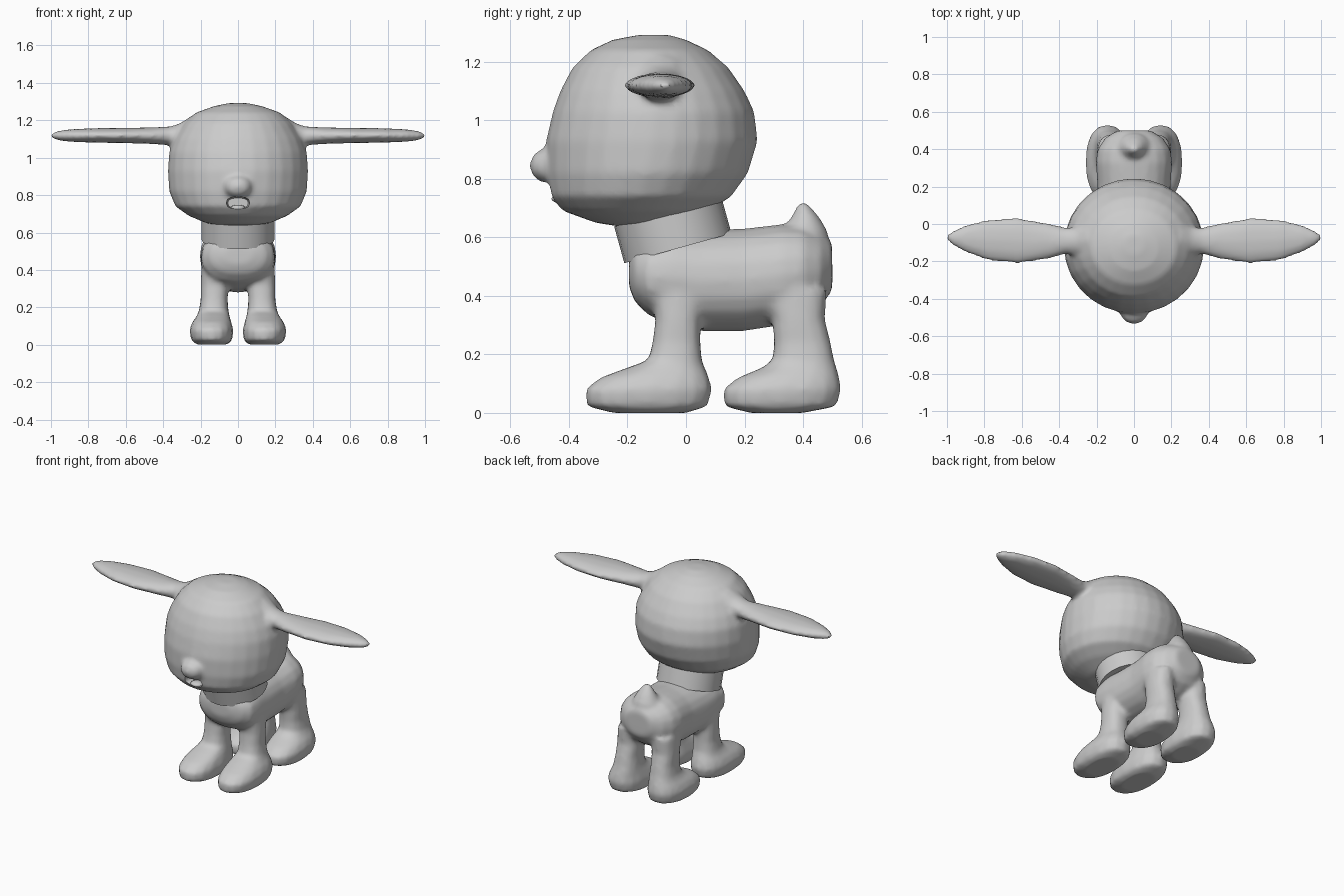
import bpy, bmesh, math
from mathutils import Matrix, Vector

if "Cube" in bpy.data.objects:
    bpy.data.objects.remove(bpy.data.objects["Cube"])

grey = bpy.data.materials.new("soft_grey")
grey.diffuse_color = (0.6, 0.6, 0.6, 1)
grey.use_nodes = True
grey.node_tree.nodes["Principled BSDF"].inputs["Base Color"].default_value = grey.diffuse_color


def finish(name, bm):
    """Turn a bmesh into a named object with consistent normals."""
    bmesh.ops.recalc_face_normals(bm, faces=bm.faces)
    me = bpy.data.meshes.new(name)
    bm.to_mesh(me)
    bm.free()
    ob = bpy.data.objects.new(name, me)
    bpy.context.collection.objects.link(ob)
    me.materials.append(grey)
    return ob


def loft(name, axis, sections, n=16, power=1.0):
    """Skin rings (t, a0, a1, b0, b1) along an axis; a and b are the other two axes in order."""
    bm = bmesh.new()
    others = [i for i in range(3) if i != axis]
    rings = []
    for t, a0, a1, b0, b1 in sections:
        ring = []
        for k in range(n):
            ang = 2 * math.pi * k / n
            c, s = math.cos(ang), math.sin(ang)
            c = math.copysign(abs(c) ** power, c)
            s = math.copysign(abs(s) ** power, s)
            p = Vector()
            p[axis] = t
            p[others[0]] = (a0 + a1) / 2 + (a1 - a0) / 2 * c
            p[others[1]] = (b0 + b1) / 2 + (b1 - b0) / 2 * s
            ring.append(bm.verts.new(p))
        rings.append(ring)
    for r0, r1 in zip(rings, rings[1:]):
        for k in range(n):
            j = (k + 1) % n
            bm.faces.new((r0[k], r0[j], r1[j], r1[k]))
    bm.faces.new(rings[0])
    bm.faces.new(rings[-1])
    return finish(name, bm)


def select_only(obs):
    bpy.ops.object.select_all(action='DESELECT')
    for o in obs:
        o.select_set(True)
    bpy.context.view_layer.objects.active = obs[0]


def fuse(obs, voxel, rounds):
    """Merge overlapping parts into one softly blended skin."""
    select_only(obs)
    bpy.ops.object.join()
    ob = obs[0]
    m = ob.modifiers.new("blend", 'REMESH')
    m.mode, m.voxel_size = 'VOXEL', voxel
    s = ob.modifiers.new("soften", 'SMOOTH')
    s.factor, s.iterations = 0.5, rounds
    for mod in (m.name, s.name):
        bpy.ops.object.modifier_apply(modifier=mod)
    return ob


def smooth(ob, degrees):
    select_only([ob])
    bpy.ops.object.shade_smooth_by_angle(angle=math.radians(degrees))


# Torso with rounded rump
body = loft("body", 1, [(y, -w, w, lo, hi) for y, lo, hi, w in (
    (-.195, .43, .53, .08), (-.175, .38, .58, .15), (-.13, .335, .6, .195),
    (-.05, .3, .63, .2), (.05, .28, .625, .2), (.2, .28, .63, .195),
    (.33, .3, .645, .205), (.4, .32, .64, .195), (.46, .36, .61, .155),
    (.5, .42, .58, .09))], 20, .9)

# Pointed stub tail
tail = loft("tail", 2, [(z, -w, w, y0, y1) for z, y0, y1, w in (
    (.5, .30, .5, .13), (.62, .33, .485, .085),
    (.67, .36, .455, .055), (.718, .385, .415, .02))])

# Legs with long feet: (height, back-to-front extent, side extent)
SIDE = [(.03, .06, .22), (.02, .03, .25), (.08, .025, .26), (.12, .035, .245),
        (.155, .045, .22), (.18, .05, .21), (.24, .055, .2), (.32, .05, .2), (.42, .05, .195)]
HEIGHT = [0, .022, .08, .12, .155, .18, .24, .32, .42]
FRONT = [(-.25, 0), (-.34, .075), (-.345, .09), (-.295, .08), (-.2, .065),
         (-.13, .055), (-.115, .05), (-.105, .05), (-.12, .07)]
HIND = [(.22, .4), (.13, .515), (.125, .532), (.175, .525), (.26, .515),
        (.295, .507), (.3, .495), (.295, .475), (.26, .48)]
limbs = []
for label, extent in (("front", FRONT), ("hind", HIND)):
    for side in (-1, 1):
        rows = [(z, *sorted((side * s[1], side * s[2])), y0, y1)
                for z, s, (y0, y1) in zip(HEIGHT, SIDE, extent)]
        limbs.append(loft(label + "_leg", 2, rows, 16, .85))
body = fuse([body, tail] + limbs, .014, 5)
smooth(body, 60)

# Big round head
head = loft("head", 2, [(z, -w, w, y0, y1) for z, y0, y1, w in (
    (.633, -.2, -.1, .06), (.65, -.31, -.02, .17), (.69, -.42, .08, .265),
    (.74, -.465, .155, .335), (.82, -.478, .212, .368), (.93, -.478, .245, .375),
    (1.03, -.455, .233, .368), (1.1, -.43, .2, .342), (1.18, -.388, .145, .292),
    (1.24, -.325, .075, .228), (1.275, -.25, 0, .13), (1.292, -.16, -.06, .05))], 28)

# Nose bump at the tip of the muzzle
bm = bmesh.new()
bmesh.ops.create_uvsphere(bm, u_segments=16, v_segments=10, radius=1,
                          matrix=Matrix.Translation((0, -.47, .845)) @ Matrix.Diagonal((.075, .065, .06, 1)))
nose = finish("nose", bm)

# Long flat ears, straight out to the sides
ears = []
for side in (-1, 1):
    rows = [(side * x, y0, y1, z0, z1) for x, y0, y1, z0, z1 in (
        (.24, -.2, .02, 1.03, 1.23), (.31, -.17, -.015, 1.055, 1.185),
        (.36, -.16, -.02, 1.065, 1.168), (.46, -.188, .005, 1.073, 1.162),
        (.62, -.212, .033, 1.078, 1.16), (.78, -.195, .025, 1.08, 1.158),
        (.9, -.152, -.005, 1.085, 1.152), (.965, -.115, -.035, 1.093, 1.143),
        (1.004, -.085, -.06, 1.11, 1.124))]
    ears.append(loft("ear", 0, rows, 12))
head = fuse([head, nose] + ears, .014, 4)

# Open mouth: tapered pocket cut under the nose
cutter = loft("mouth_cutter", 1, [(y, -w, w, lo, hi) for y, lo, hi, w in (
    (-.6, .715, .8, .08), (-.4, .73, .785, .055))], 12, .75)
cutter.hide_render = True
cutter.hide_set(True)
cut = head.modifiers.new("mouth", 'BOOLEAN')
cut.operation, cut.object, cut.solver = 'DIFFERENCE', cutter, 'EXACT'
select_only([head])
bpy.ops.object.modifier_apply(modifier=cut.name)
smooth(head, 50)

# Tongue resting in the mouth
bm = bmesh.new()
bmesh.ops.create_uvsphere(bm, u_segments=12, v_segments=8, radius=1,
                          matrix=Matrix.Translation((0, -.425, .732)) @ Matrix.Diagonal((.04, .035, .016, 1)))
smooth(finish("tongue", bm), 60)

# Tilted collar around the neck
bm = bmesh.new()
bmesh.ops.create_cone(bm, cap_ends=True, segments=24, radius1=1, radius2=1, depth=.13,
                      matrix=Matrix.Translation((0, -.045, .625)) @ Matrix.Rotation(math.radians(15.5), 4, 'X')
                      @ Matrix.Diagonal((.195, .19, 1, 1)))
smooth(finish("collar", bm), 40)
